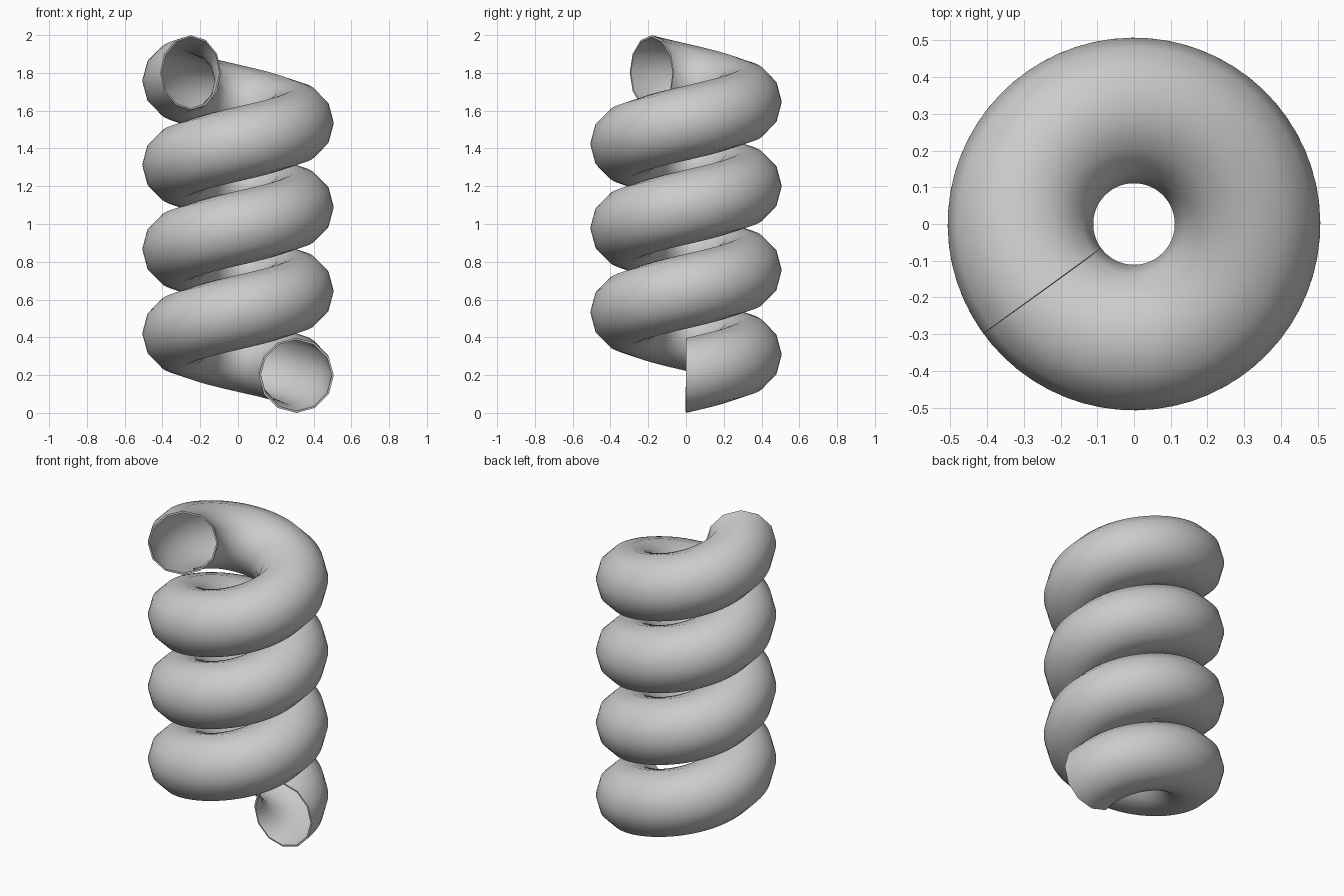
import bpy, bmesh
from math import cos, sin, pi, radians

if "Cube" in bpy.data.objects:
    bpy.data.objects.remove(bpy.data.objects["Cube"])

R, r = 0.309, 0.198          # coil radius, tube radius
WALL = 0.01
SIDES, TURNS, STEPS = 12, 3.6, 64
RISE = 2.0 - 2 * r           # total climb of the tube centre

# Coiled tube: 12-sided section swept along a helix
bm = bmesh.new()
n = round(TURNS * STEPS)
rings = []
for i in range(n + 1):
    t = i / n
    a = 2 * pi * TURNS * t
    ring = []
    for k in range(SIDES):
        b = 2 * pi * k / SIDES
        d = R + r * cos(b)
        ring.append(bm.verts.new((d * cos(a), d * sin(a), r + RISE * t + r * sin(b))))
    rings.append(ring)
for p, q in zip(rings, rings[1:]):
    for k in range(SIDES):
        j = (k + 1) % SIDES
        bm.faces.new((p[k], q[k], q[j], p[j]))

mesh = bpy.data.meshes.new("coiled_tube")
bm.to_mesh(mesh)
bm.free()
tube = bpy.data.objects.new("coiled_tube", mesh)
bpy.context.collection.objects.link(tube)

# Thin wall, added inward, with open ends
bpy.context.view_layer.objects.active = tube
tube.select_set(True)
wall = tube.modifiers.new("wall", 'SOLIDIFY')
wall.thickness = WALL
wall.offset = -1
bpy.ops.object.modifier_apply(modifier=wall.name)
bpy.ops.object.shade_smooth_by_angle(angle=radians(45))
